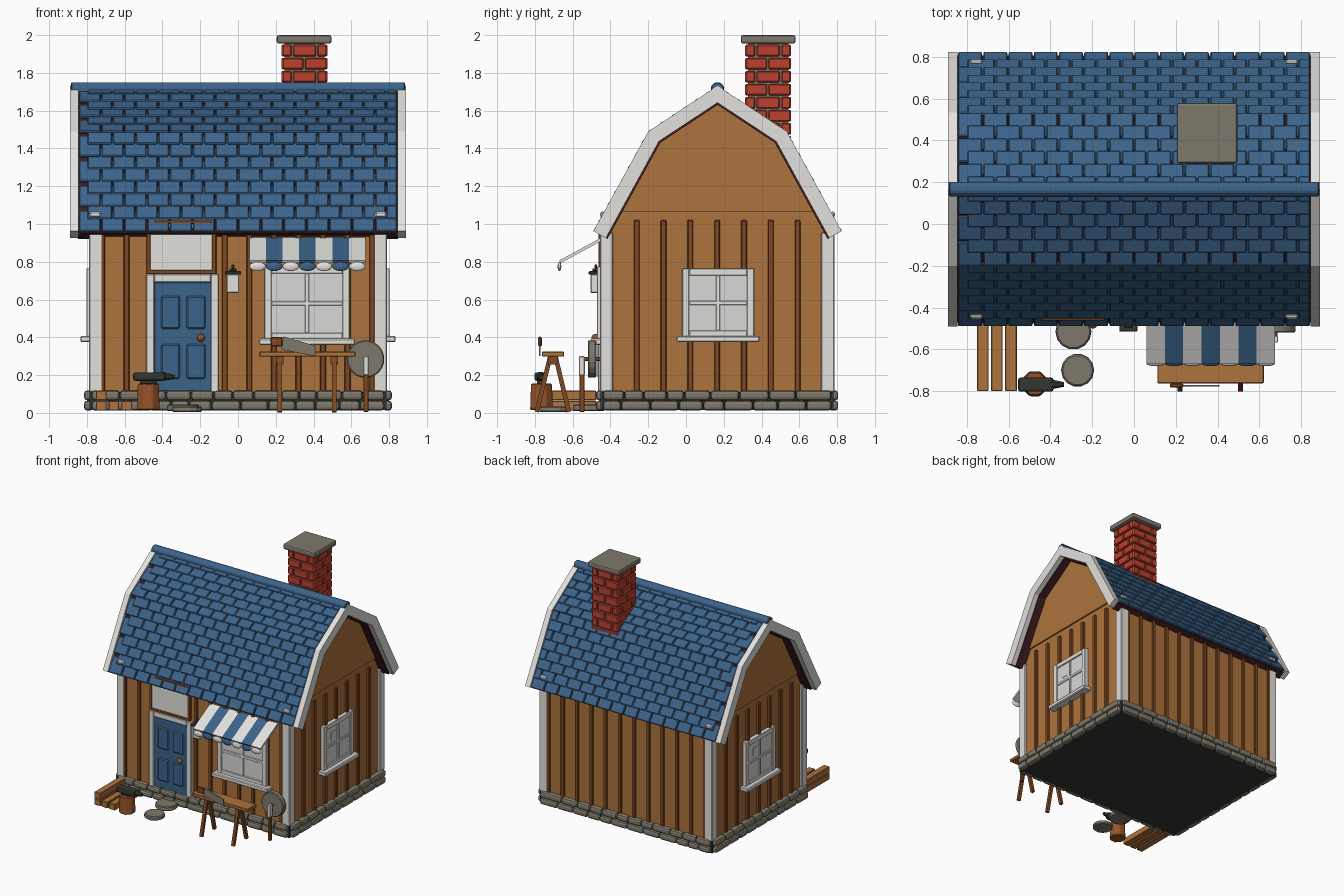
import bpy, bmesh, math, random
from mathutils import Matrix, Vector

if "Cube" in bpy.data.objects:
    bpy.data.objects.remove(bpy.data.objects["Cube"])
random.seed(4)
T, R = Matrix.Translation, Matrix.Rotation
YC = 0.167                                   # ridge line of the house


def material(name, rgb):
    m = bpy.data.materials.new(name)
    lin = [((c / 255 + 0.055) / 1.055) ** 2.4 for c in rgb]
    m.diffuse_color = (*lin, 1)
    m.use_nodes = True
    m.node_tree.nodes["Principled BSDF"].inputs["Base Color"].default_value = m.diffuse_color
    return m


BLUE = material("blue", (60, 99, 138))
WALL = material("honey wood", (172, 115, 60))
DARK = material("dark wood", (128, 73, 34))
WHITE = material("white paint", (226, 225, 221))
STONE = material("grey stone", (126, 121, 108))
BRICK = material("red brick", (190, 64, 45))
IRON = material("iron", (52, 55, 48))
MAROON = material("maroon boards", (66, 29, 32))
COPPER = material("copper brown", (150, 84, 40))
GLASS = material("pale glass", (216, 216, 214))


def finish(name, bm, mat, bevel=0, seg=1, smooth=False):
    bmesh.ops.recalc_face_normals(bm, faces=bm.faces)
    me = bpy.data.meshes.new(name)
    bm.to_mesh(me)
    bm.free()
    me.materials.append(mat)
    if smooth:
        me.shade_smooth()
    ob = bpy.data.objects.new(name, me)
    bpy.context.collection.objects.link(ob)
    if bevel:
        b = ob.modifiers.new("bevel", "BEVEL")
        b.width, b.segments = bevel, seg
    return ob


def add_box(bm, b, M=Matrix()):
    x0, x1, y0, y1, z0, z1 = b
    c = T(((x0 + x1) / 2, (y0 + y1) / 2, (z0 + z1) / 2))
    bmesh.ops.create_cube(bm, size=1, matrix=M @ c @ Matrix.Diagonal((x1 - x0, y1 - y0, z1 - z0, 1)))


def boxes(name, mat, items, bevel=0, seg=1, M=Matrix()):
    bm = bmesh.new()
    for b in items:
        add_box(bm, b, M)
    return finish(name, bm, mat, bevel, seg)


def rods(name, mat, items, sides=8, bevel=0):
    """items: (start, end, radius at start, radius at end)"""
    bm = bmesh.new()
    for p, q, r0, r1 in items:
        p, q = Vector(p), Vector(q)
        d = q - p
        M = T((p + q) / 2) @ d.to_track_quat('Z', 'Y').to_matrix().to_4x4() @ R(math.pi / sides, 4, 'Z')
        bmesh.ops.create_cone(bm, cap_ends=True, segments=sides, radius1=r0, radius2=r1, depth=d.length, matrix=M)
    return finish(name, bm, mat, bevel)


def prism(name, mat, pts, axis, a, b, bevel=0):
    """Extrude a (h, z) outline along x or y from a to b."""
    bm = bmesh.new()
    f = bm.faces.new([bm.verts.new((a, h, z) if axis == 'x' else (h, a, z)) for h, z in pts])
    g = bmesh.ops.extrude_face_region(bm, geom=[f])
    d = (b - a, 0, 0) if axis == 'x' else (0, b - a, 0)
    bmesh.ops.translate(bm, verts=[v for v in g['geom'] if isinstance(v, bmesh.types.BMVert)], vec=d)
    return finish(name, bm, mat, bevel)


# Gambrel roof line: eave, break, ridge, with mitred inward offsets
E, B, P = Vector((-0.49, 0.962)), Vector((-0.2, 1.49)), Vector((YC, 1.732))
n1 = Vector((E.y - B.y, B.x - E.x)).normalized()
n2 = Vector((B.y - P.y, P.x - B.x)).normalized()


def line(d):
    e, r = E - n1 * d, P - Vector((0, d / n2.y))
    b = B - (n1 + n2) * d / (1 + n1.dot(n2))
    half = [e, b]
    return half + [r] + [Vector((2 * YC - p.x, p.y)) for p in reversed(half)]


def roof_band(name, mat, d0, d1, x0, x1):
    prism(name, mat, line(d0) + line(d1)[::-1], 'x', x0, x1)


# Walls, gables and roof deck
inner = line(0.06)
prism("walls", WALL, [(-0.44, 0.1), (-0.44, 0.95)] + inner[1:4] + [(0.77, 0.95), (0.77, 0.1)], 'x', -0.77, 0.77)
prism("gable_panels", WALL, [(-0.34, 1.065)] + inner[1:4] + [(0.67, 1.065)], 'x', -0.783, 0.783)
roof_band("roof_deck", MAROON, 0.02, 0.085, -0.848, 0.848)
roof_band("bargeboard_left", WHITE, 0, 0.075, -0.89, -0.845)
roof_band("bargeboard_right", WHITE, 0, 0.075, 0.845, 0.89)

# Roof tiles in staggered, overlapping courses on both slopes
bm = bmesh.new()
mirror = T((0, YC, 0)) @ Matrix.Diagonal((1, -1, 1, 1)) @ T((0, -YC, 0))
course = 0
for a, b, n, rows in ((E, B, n1, 8), (B, P, n2, 6)):
    L = (b - a).length / rows
    t = (b - a).normalized()
    for i in range(rows):
        c = a + t * L * (i + 0.5) - n * 0.010
        M = Matrix(((1, 0, 0, 0), (0, t.x, n.x, c.x), (0, t.y, n.y, c.y), (0, 0, 0, 1))) @ R(-0.1, 4, 'X')
        edges = [-0.845 + 0.1207 * k for k in range(15)]
        if course % 2:
            edges = [-0.80] + [e + 0.06 for e in edges[1:-1]] + [0.845]
        top = L * (0.52 if i == rows - 1 else 1.25)
        for x0, x1 in zip(edges, edges[1:]):
            for S in (Matrix(), mirror):
                add_box(bm, (x0 + 0.003, x1 - 0.003, -L * 0.5, top, -0.009, 0.009), S @ M)
        course += 1
finish("roof_tiles", bm, BLUE, 0.005)
rods("ridge_cap", BLUE, [((-0.885, YC, 1.714), (0.885, YC, 1.714), 0.038, 0.038)], 8, 0.005)
boxes("roof_clips", WHITE, [(x - 0.03, x + 0.03, y - 0.012, y + 0.012, 1.035, 1.065)
                            for x in (-0.755, 0.755) for y in (-0.442, 0.776)], 0.008)

# Battens and corner posts
xs = [-0.72 + 0.13 * i for i in range(12)]
ys = [-0.261 + 0.142 * i for i in range(7)]
front = [(x - 0.015, x + 0.015, -0.455, -0.43, 0.11, 0.95) for x in xs if not -0.48 < x < -0.12]
back = [(x - 0.015, x + 0.015, 0.76, 0.785, 0.11, 0.95) for x in xs]
sides = [(s * 0.775 - 0.015, s * 0.775 + 0.015, y - 0.015, y + 0.015, 0.11, 1.02) for s in (-1, 1) for y in ys]
boxes("wall_battens", DARK, front + back + sides, 0.004)
boxes("corner_posts", WHITE, [(x, x + 0.07, y, y + 0.07, 0.11, 0.955) for x in (-0.788, 0.718) for y in (-0.456, 0.716)], 0.005)

# Stone footing: two courses of rounded stones around a solid base
boxes("foundation", IRON, [(-0.785, 0.785, -0.452, 0.782, 0.014, 0.11)])
stones = []
for z in (0.012, 0.066):
    for lo, hi, along_x in ((-0.775, 0.775, True), (-0.44, 0.77, False)):
        for s in (0, 1):
            cuts = [lo]
            while cuts[-1] < hi - 0.2:
                cuts.append(cuts[-1] + random.uniform(0.09, 0.16))
            cuts.append(hi)
            for a, b in zip(cuts, cuts[1:]):
                if along_x:
                    y = (-0.476, 0.756)[s]
                    stones.append((a + 0.001, b - 0.001, y, y + 0.05, z, z + 0.053))
                else:
                    x = (-0.815, 0.765)[s]
                    stones.append((x, x + 0.05, a + 0.001, b - 0.001, z, z + 0.053))
boxes("footing_stones", STONE, stones, 0.017, 2)

# Chimney: mortar core, bricks in running bond, stone cap
CX, CY = 0.352, 0.435
boxes("chimney_core", STONE, [(CX - 0.107, CX + 0.107, CY - 0.107, CY + 0.107, 1.38, 1.96)])
bricks = []
for r in range(8):
    z, h = 1.405 + r * 0.069, 0.122
    cuts = ([-h, -0.002, h], [-h, -0.065, 0.065, h])[r % 2]
    for a, b in zip(cuts, cuts[1:]):
        a, b = a + 0.004, b - 0.004
        for s in (-1, 1):
            o = sorted((s * 0.09, s * 0.122))
            bricks.append((CX + a, CX + b, CY + o[0], CY + o[1], z, z + 0.061))
            bricks.append((CX + o[0], CX + o[1], CY + a, CY + b, z, z + 0.061))
boxes("chimney_bricks", BRICK, bricks, 0.006)
boxes("chimney_cap", STONE, [(0.205, 0.495, 0.29, 0.58, 1.955, 2.0)], 0.012, 2)


# Windows, built facing -y and turned to their walls
def window(name, w, z0, z1, M):
    h, f = w / 2, 0.037
    zm = (z0 + z1) / 2
    boxes(name + "_glass", GLASS, [(-h + f, h - f, -0.022, 0.01, z0 + f, z1 - f)], 0, 1, M)
    boxes(name + "_frame", WHITE, [(-h, -h + f, -0.032, 0.01, z0, z1), (h - f, h, -0.032, 0.01, z0, z1),
                                   (-h + f, h - f, -0.032, 0.01, z1 - f, z1), (-h + f, h - f, -0.032, 0.01, z0, z0 + f),
                                   (-0.011, 0.011, -0.029, 0, z0 + f, z1 - f),
                                   (-h + f, h - f, -0.029, 0, zm - 0.011, zm + 0.011)], 0.003, 1, M)
    boxes(name + "_glint", GLASS, [(-h * 0.47, -h * 0.16, -0.025, 0, zm + 0.035, zm + 0.10)], 0, 1, M)
    boxes(name + "_sill", WHITE, [(-h - 0.03, h + 0.03, -0.065, 0.01, z0 - 0.025, z0 + 0.008)], 0.006, 1, M)


window("front_window", 0.45, 0.385, 0.775, T((0.365, -0.44, 0)))
window("right_window", 0.38, 0.40, 0.765, T((0.77, 0.17, 0)) @ R(math.pi / 2, 4, 'Z'))
window("left_window", 0.38, 0.40, 0.765, T((-0.77, 0.17, 0)) @ R(-math.pi / 2, 4, 'Z'))

# Door with frame, panels and knob
boxes("door_frame", WHITE, [(-0.487, -0.444, -0.465, -0.43, 0.11, 0.735), (-0.143, -0.103, -0.465, -0.43, 0.11, 0.735),
                            (-0.444, -0.143, -0.465, -0.43, 0.692, 0.735)], 0.004)
boxes("door", BLUE, [(-0.444, -0.14, -0.457, -0.43, 0.115, 0.692)], 0.004)
boxes("door_panels", BLUE, [(x, x + 0.1, -0.468, -0.45, z0, z1) for x in (-0.407, -0.272)
                            for z0, z1 in ((0.18, 0.365), (0.445, 0.62))], 0.008)
bm = bmesh.new()
bmesh.ops.create_uvsphere(bm, u_segments=12, v_segments=8, radius=0.021, matrix=T((-0.196, -0.48, 0.397)))
finish("door_knob", bm, COPPER, smooth=True)

# Blank board above the door
boxes("board", WHITE, [(-0.465, -0.13, -0.457, -0.43, 0.755, 1.0)])
boxes("board_frame", DARK, [(-0.485, -0.463, -0.463, -0.43, 0.735, 0.96), (-0.137, -0.115, -0.463, -0.43, 0.735, 0.96),
                            (-0.485, -0.115, -0.463, -0.43, 0.735, 0.757), (-0.44, -0.14, -0.463, -0.43, 1.003, 1.02)], 0.003)

# Lantern
boxes("lantern_glass", WHITE, [(-0.06, 0.006, -0.505, -0.455, 0.635, 0.735)], 0.004)
boxes("lantern_cap", IRON, [(-0.07, 0.017, -0.515, -0.445, 0.733, 0.75), (-0.045, -0.008, -0.495, -0.46, 0.75, 0.765),
                            (-0.035, -0.018, -0.485, -0.47, 0.765, 0.785), (-0.04, -0.013, -0.46, -0.43, 0.66, 0.74)], 0.003)

# Striped awning with scalloped edge
tilt = T((0, -0.555, 0.861)) @ R(math.atan2(0.12, 0.22), 4, 'X')
W = 0.615 / 7
for mat, start, name in ((WHITE, 0, "white"), (BLUE, 1, "blue")):
    idx = range(start, 7, 2)
    boxes(f"awning_{name}_stripes", mat, [(0.06 + i * W, 0.06 + (i + 1) * W, -0.128, 0.128, -0.008, 0.008) for i in idx], 0, 1, tilt)
    bm = bmesh.new()
    for i in idx:
        M = T((0.06 + (i + 0.5) * W, -0.67, 0.775)) @ Matrix.Diagonal((0.044, 0.01, 0.024, 1))
        bmesh.ops.create_uvsphere(bm, u_segments=12, v_segments=8, radius=1, matrix=M)
    finish(f"awning_{name}_scallops", bm, mat, smooth=True)

# Sawhorse bench with a hand saw
boxes("bench_top", WALL, [(0.112, 0.622, -0.763, -0.645, 0.298, 0.325)], 0.004)
boxes("bench_blocks", DARK, [(x - 0.02, x + 0.02, -0.73, -0.68, 0.255, 0.3) for x in (0.22, 0.51)])
rods("bench_legs", DARK, [((x, -0.705 + s * 0.085, 0.005), (x, -0.705 + s * 0.015, 0.295), 0.017, 0.017)
                          for x in (0.22, 0.51) for s in (-1, 1)], 4)
prism("saw_blade", STONE, [(0.23, 0.335), (0.24, 0.405), (0.41, 0.355), (0.41, 0.3)], 'y', -0.777, -0.770)
boxes("saw_handle", DARK, [(0.172, 0.236, -0.783, -0.763, 0.352, 0.402)], 0.005)

# Grindstone leaning by the wall, with a brush on a stake
rods("grindstone", STONE, [((0.675, -0.52, 0.285), (0.675, -0.475, 0.285), 0.1, 0.1)], 20, 0.006)
rods("grindstone_axle", COPPER, [((0.675, -0.56, 0.285), (0.675, -0.44, 0.285), 0.012, 0.012)])
boxes("stake", DARK, [(0.664, 0.69, -0.563, -0.538, 0.005, 0.205)], 0.003)
boxes("stake_top", WHITE, [(0.664, 0.69, -0.567, -0.536, 0.2, 0.3)], 0.003)

# Chopping block with an anvil
rods("chopping_block", COPPER, [((-0.475, -0.765, 0.015), (-0.475, -0.765, 0.155), 0.065, 0.06)], 8, 0.006)
boxes("anvil_body", IRON, [(-0.555, -0.385, -0.803, -0.735, 0.17, 0.215), (-0.52, -0.43, -0.79, -0.745, 0.15, 0.175)], 0.012, 2)
rods("anvil_horn", IRON, [((-0.40, -0.768, 0.193), (-0.335, -0.768, 0.19), 0.026, 0.012)])

# Stacked planks and stepping stones
boxes("planks", WALL, [(x, x + 0.056, -0.8, -0.475, 0.012, 0.063) for x in (-0.752, -0.685, -0.617)]
      + [(-0.752, -0.696, -0.8, -0.475, 0.066, 0.118)], 0.004)
rods("stepping_stones", STONE, [((-0.29, -0.515, 0.01), (-0.29, -0.515, 0.045), 0.087, 0.084),
                                ((-0.27, -0.7, 0.005), (-0.27, -0.7, 0.035), 0.08, 0.077)], 14, 0.006)
